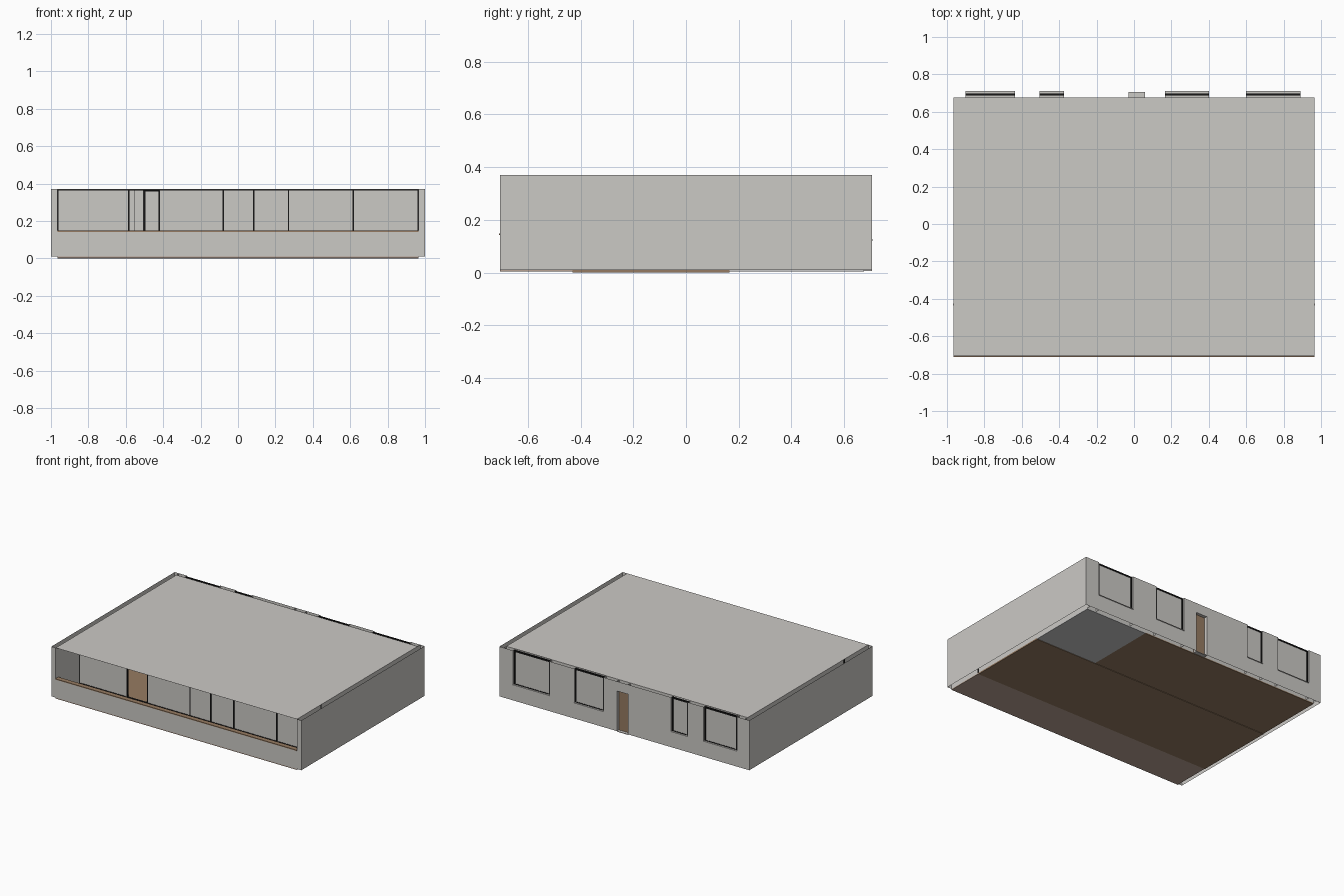
import bpy, bmesh

cube = bpy.data.objects.get("Cube")
if cube:
    bpy.data.objects.remove(cube, do_unlink=True)


def material(name, r, g, b):
    m = bpy.data.materials.new(name)
    m.use_nodes = True
    m.diffuse_color = (r, g, b, 1)
    m.node_tree.nodes["Principled BSDF"].inputs["Base Color"].default_value = (r, g, b, 1)
    return m


GREY = material("warm grey", 0.60, 0.585, 0.56)
TILE = material("tile grey", 0.58, 0.58, 0.58)
WOOD = material("wood brown", 0.305, 0.198, 0.122)
DECK = material("deck brown", 0.49, 0.37, 0.30)
BLACK = material("frame black", 0.008, 0.008, 0.008)


def box(name, x, y, z, mat, skip=""):
    """Box from (low, high) ranges; skip drops the top 't' or bottom 'b' face."""
    bm = bmesh.new()
    bmesh.ops.create_cube(bm, size=1)
    for v in bm.verts:
        v.co = [r[0] if c < 0 else r[1] for c, r in zip(v.co, (x, y, z))]
    bm.normal_update()
    drop = [f for f in bm.faces
            if ("t" in skip and f.normal.z > 0.5) or ("b" in skip and f.normal.z < -0.5)]
    bmesh.ops.delete(bm, geom=drop, context="FACES")
    me = bpy.data.meshes.new(name)
    bm.to_mesh(me)
    bm.free()
    me.materials.append(mat)
    ob = bpy.data.objects.new(name, me)
    bpy.context.collection.objects.link(ob)
    return ob


# Overall extents
W, IN = 1.0, 0.965
FRONT, BACK, BACK_IN = -0.705, 0.705, 0.675
BASE, TOP = 0.01, 0.37
HEAD = TOP - 0.001
GLASS_Y = -0.43
SILL, DOOR_TOP = 0.125, 0.30

# Roof sheet
roof = box("roof", (-IN, IN), (FRONT, BACK_IN), (TOP - 0.0005, TOP), GREY)

# Side walls, hollow and open at top and bottom
for side, a, b in (("right", -W, -IN), ("left", IN, W)):
    box(side + "_wall", (a, b), (FRONT, BACK), (BASE, TOP), GREY, "tb")

# Floors
box("living_floor", (-IN, IN), (GLASS_Y, 0.165), (0, BASE), WOOD)
box("bedroom_floor", (-IN, 0.47), (0.165, BACK_IN), (0.003, BASE), WOOD)
box("bath_floor", (0.47, IN), (0.165, BACK_IN), (0.003, BASE), TILE)
box("balcony_floor", (-IN, IN), (FRONT, GLASS_Y), (0.003, BASE), DECK)

# Balcony parapet and its wooden rail
box("parapet", (-IN, IN), (FRONT, -0.68), (BASE, 0.142), GREY)
box("parapet_rail", (-IN, IN), (-0.71, -0.675), (0.142, 0.148), WOOD)


def glazing(name, x, y, z, bar, pane=True):
    """Black frame around a flat pane."""
    (x0, x1), (y0, y1), (z0, z1) = x, y, z
    for part, a, b in (("_right_bar", x0, x0 + bar), ("_left_bar", x1 - bar, x1)):
        box(name + part, (a, b), y, z, BLACK)
    box(name + "_head", x, y, (z1 - bar, z1), BLACK)
    box(name + "_foot", x, y, (z0, z0 + 0.004), BLACK)
    if pane:
        mid = (y0 + y1) / 2
        box(name + "_pane", (x0 + bar, x1 - bar), (mid - 0.002, mid + 0.002),
            (z0 + 0.004, z1 - bar), GREY)


# Front glazed wall, with one open doorway
posts = [-IN, -0.585, -0.42, -0.08, 0.085, 0.27, 0.615, IN]
for i, (a, b) in enumerate(zip(posts, posts[1:])):
    glazing(f"front_glazing_{i + 1}", (a - 0.002, b + 0.002),
            (GLASS_Y - 0.006, GLASS_Y + 0.006), (BASE, HEAD), 0.006, pane=(i != 1))

# Back wall: piers between openings, sills under windows, lintel over the door
openings = [(-0.90, -0.635, "window"), (-0.505, -0.375, "window"), (-0.03, 0.06, "door"),
            (0.165, 0.40, "window"), (0.60, 0.89, "window")]
edge = -IN
for i, (a, b, kind) in enumerate(openings):
    n = i + 1
    box(f"back_pier_{n}", (edge, a), (BACK_IN, BACK), (BASE, TOP), GREY, "tb")
    edge = b
    if kind == "window":
        box(f"back_apron_{n}", (a, b), (BACK_IN, BACK), (BASE, SILL - 0.004), GREY, "tb")
        box(f"window_sill_{n}", (a, b), (BACK_IN, 0.71), (SILL - 0.004, SILL), GREY)
        glazing(f"window_{n}", (a, b), (0.686, 0.697), (SILL, HEAD), 0.010)
    else:
        box("door_lintel", (a, b), (BACK_IN, BACK), (DOOR_TOP, TOP), GREY, "t")
        box("door_threshold", (a, b), (BACK_IN, BACK), (0.006, BASE), GREY)
        box("back_door", (a, b), (BACK_IN, 0.682), (BASE, DOOR_TOP), WOOD)
box("back_pier_6", (edge, IN), (BACK_IN, BACK), (BASE, TOP), GREY, "tb")

# Interior partitions
partitions = [((-IN, -0.55), (0.14, 0.155)), ((-0.42, 0.06), (0.14, 0.155)),
              ((-0.58, -0.565), (0.155, BACK_IN)), ((0.055, 0.07), (GLASS_Y + 0.01, 0.165)),
              ((0.07, IN), (0.155, 0.17)), ((0.465, 0.48), (0.17, BACK_IN))]
for i, (x, y) in enumerate(partitions):
    box(f"partition_{i + 1}", x, y, (BASE, HEAD - 0.001), GREY)
